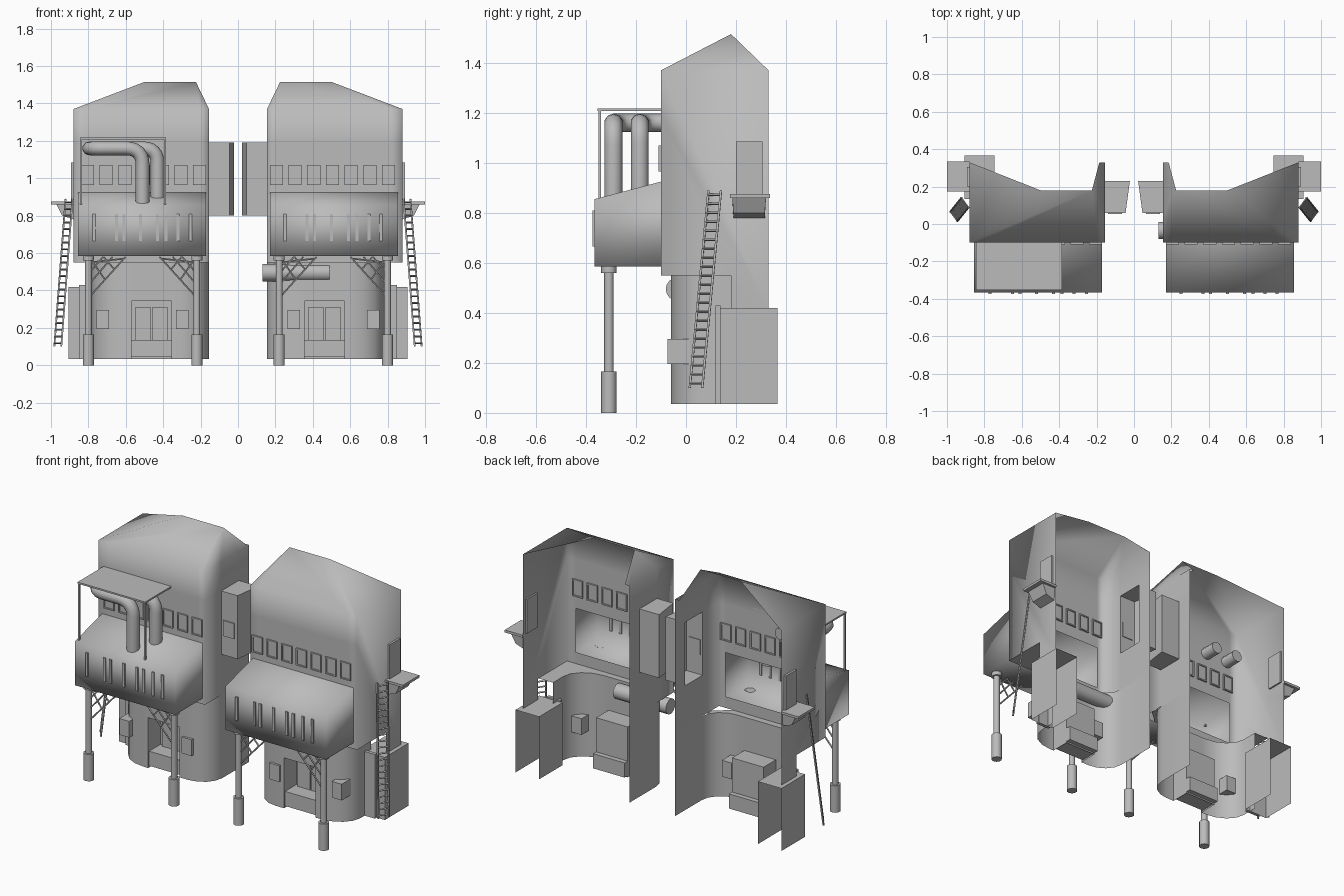
import bpy, bmesh, math
from mathutils import Vector, Matrix

if "Cube" in bpy.data.objects:
    bpy.data.objects.remove(bpy.data.objects["Cube"])

grey = bpy.data.materials.new("plain_grey")
grey.use_nodes = True
grey.diffuse_color = (0.5, 0.5, 0.5, 1)
grey.node_tree.nodes["Principled BSDF"].inputs["Base Color"].default_value = (0.5, 0.5, 0.5, 1)


def finish(name, bm, angle=35):
    bmesh.ops.remove_doubles(bm, verts=bm.verts, dist=0.0005)
    bmesh.ops.recalc_face_normals(bm, faces=bm.faces)
    mesh = bpy.data.meshes.new(name)
    bm.to_mesh(mesh)
    bm.free()
    mesh.materials.append(grey)
    for p in mesh.polygons:
        p.use_smooth = True
    if angle < 180:
        mesh.set_sharp_from_angle(angle=math.radians(angle))
    obj = bpy.data.objects.new(name, mesh)
    bpy.context.collection.objects.link(obj)
    return obj


def sheet(name, polys, s=1, angle=180):
    """Joined surface from polygons, mirrored in x by s."""
    bm = bmesh.new()
    for poly in polys:
        bm.faces.new([bm.verts.new((s * x, y, z)) for x, y, z in poly])
    return finish(name, bm, angle)


def boxes(name, spans, s=1):
    """One object from several (x0, x1, y0, y1, z0, z1) blocks."""
    bm = bmesh.new()
    for x0, x1, y0, y1, z0, z1 in spans:
        mid = Vector((s * (x0 + x1) / 2, (y0 + y1) / 2, (z0 + z1) / 2))
        size = Matrix.Diagonal((x1 - x0, y1 - y0, z1 - z0, 1))
        bmesh.ops.create_cube(bm, size=1, matrix=Matrix.Translation(mid) @ size)
    return finish(name, bm)


def rods(name, lines, r, sides=6, s=1):
    """One object from several straight round bars."""
    bm = bmesh.new()
    for a, b in lines:
        a = Vector((s * a[0], a[1], a[2]))
        b = Vector((s * b[0], b[1], b[2]))
        turn = (b - a).to_track_quat('Z', 'Y').to_matrix().to_4x4()
        bmesh.ops.create_cone(bm, cap_ends=True, segments=sides, radius1=r, radius2=r,
                              depth=(b - a).length, matrix=Matrix.Translation((a + b) / 2) @ turn)
    return finish(name, bm, 50)


def bent_pipe(name, corners, r, bend):
    """Round pipe along corners, with each inner corner rounded."""
    pts = [Vector(c) for c in corners]
    path = [pts[0]]
    for a, b, c in zip(pts, pts[1:], pts[2:]):
        p, q = b + (a - b).normalized() * bend, b + (c - b).normalized() * bend
        for i in range(7):
            t = i / 6
            path.append(p * (1 - t) ** 2 + b * 2 * t * (1 - t) + q * t * t)
    path.append(pts[-1])
    curve = bpy.data.curves.new(name, 'CURVE')
    curve.dimensions = '3D'
    curve.bevel_depth, curve.bevel_resolution, curve.use_fill_caps = r, 3, True
    line = curve.splines.new('POLY')
    line.points.add(len(path) - 1)
    for point, co in zip(line.points, path):
        point.co = (*co, 1)
    temp = bpy.data.objects.new(name + "_path", curve)
    bm = bmesh.new()
    mesh = bpy.data.meshes.new_from_object(temp)
    bm.from_mesh(mesh)
    bpy.data.objects.remove(temp)
    bpy.data.meshes.remove(mesh)
    finish(name, bm, 50)


def grid(at, us, vs, hole):
    """Rectangular wall cells, leaving out those inside the hole."""
    u0, u1, v0, v1 = hole
    return [[at(a, c), at(b, c), at(b, d), at(a, d)]
            for a, b in zip(us, us[1:]) for c, d in zip(vs, vs[1:])
            if not (u0 <= a < u1 and v0 <= c < v1)]


IN, OUT, FRONT, BACK, FLOOR, EAVE, BASE = 0.155, 0.88, -0.1, 0.33, 0.55, 1.37, 0.035
LEVELS = [FLOOR, 0.62, 0.8, 0.89, 1.19, EAVE]


def house(side, s):
    # upper walls and roof
    xs, ys = [IN, 0.2, 0.82, OUT], [FRONT, 0.06, 0.23, BACK]
    polys = grid(lambda u, v: (u, FRONT, v), xs, LEVELS, (0.2, 0.82, 0.62, 0.89))
    polys += grid(lambda u, v: (IN, u, v), ys, LEVELS, (0.06, 0.23, 0.8, 1.19))
    polys.append([(OUT, FRONT, z) for z in LEVELS]
                 + [(OUT, BACK, EAVE), (OUT, BACK, 0.42), (OUT, 0.18, 0.42), (OUT, 0.18, FLOOR)])
    p, q = (0.5, 0.18, 1.515), (0.225, 0.18, 1.515)
    polys.append([(x, FRONT, EAVE) for x in xs] + [p, q])
    polys.append([(OUT, FRONT, EAVE), (OUT, BACK, EAVE), p])
    polys.append([(IN, y, EAVE) for y in ys] + [(0.185, BACK, EAVE), q])
    sheet(side + "_upper_walls_and_roof", polys, s)

    # lower walls with rounded corners and a doorway
    quarter = [math.radians(a) for a in (0, 22, 45, 68, 90)]
    path = [(IN, BACK)]
    path += [(0.3 - 0.145 * math.cos(a), 0.07 - 0.13 * math.sin(a)) for a in quarter]
    path += [(0.355, -0.06), (0.57, -0.06)]
    path += [(0.6 + 0.18 * math.sin(a), 0.08 - 0.14 * math.cos(a)) for a in quarter]
    path.append((0.78, 0.18))
    door = path.index((0.355, -0.06))
    polys = grid(lambda i, v: (*path[i], v), range(len(path)), [BASE, 0.345, FLOOR],
                 (door, door + 1, BASE, 0.345))
    sheet(side + "_lower_walls", polys, s, 40)

    # soffit joining lower and upper walls
    def rim(x, y):
        if x < 0.2:
            return (IN, y, FLOOR)
        if x > 0.76:
            return (OUT, y, FLOOR)
        return (x, FRONT, FLOOR)
    polys = [[(*a, FLOOR), (*b, FLOOR), rim(*b), rim(*a)] for a, b in zip(path[2:], path[3:])]
    polys += [[(IN, FRONT, FLOOR), rim(*path[2]), (*path[2], FLOOR), rim(*path[3])],
              [(OUT, FRONT, FLOOR), rim(*path[-3]), rim(*path[-4])]]
    sheet(side + "_soffit", polys, s)

    # doorway recess, door leaves and step
    x0, x1, y0, y1, z0, z1 = 0.355, 0.57, -0.06, 0.06, BASE, 0.345
    sheet(side + "_doorway", [
        [(x, y0, z0), (x, y1, z0), (x, y1, z1), (x, y0, z1)] for x in (x0, x1)] + [
        [(x0, y0, z1), (x1, y0, z1), (x1, y1, z1), (x0, y1, z1)],
        [(x0, y1, z0), (x1, y1, z0), (x1, y1, z1), (x0, y1, z1)]], s, 40)
    boxes(side + "_door_leaves", [(0.375, 0.459, 0.045, 0.06, 0.13, 0.31),
                                  (0.466, 0.55, 0.045, 0.06, 0.13, 0.31)], s)
    boxes(side + "_door_step", [(x0, x1, -0.05, 0.09, 0.045, 0.135)], s)
    boxes(side + "_door_side_windows", [(a, a + 0.067, -0.073, 0.03, 0.195, 0.295)
                                        for a in (0.265, 0.69)], s)

    # window row with frames
    frames = []
    for i in range(7):
        a = 0.17 + 0.1 * i
        b, c, d, t = a + 0.07, 0.965, 1.07, 0.008
        frames += [(a, a + t, -0.11, -0.09, c, d), (b - t, b, -0.11, -0.09, c, d),
                   (a, b, -0.11, -0.09, c, c + t), (a, b, -0.11, -0.09, d - t, d),
                   (a, b, -0.104, -0.096, c, d)]
    boxes(side + "_window_row", frames, s)

    # overhanging bay, open to the inside
    ends = [[(x, FRONT, 0.585), (x, -0.365, 0.585), (x, -0.365, 0.855), (x, FRONT, 0.925)]
            for x in (0.172, 0.855)]
    polys = ends + [[ends[0][i], ends[0][i + 1], ends[1][i + 1], ends[1][i]] for i in range(3)]
    sheet(side + "_bay", polys, s)
    shift = 1.02 if s > 0 else 0
    boxes(side + "_bay_ribs", [(x + shift - 0.008, x + shift + 0.008, -0.373, -0.36, 0.665, 0.81)
          for x in (-0.77, -0.65, -0.61, -0.52, -0.43, -0.385, -0.32, -0.255)])

    # legs with feet, caps and lattice braces
    legs, feet, braces = [], [], []
    for x, t in ((0.22, 1), (0.8, -1)):
        legs.append(((x, -0.308, 0.15), (x, -0.308, 0.58)))
        feet += [((x, -0.308, 0), (x, -0.308, 0.165)), ((x, -0.308, 0.56), (x, -0.308, 0.585))]
        for a, za, b, zb in ((0.01, 0.37, 0.2, 0.58), (0.01, 0.44, 0.13, 0.58), (0.01, 0.5, 0.08, 0.58),
                             (0.01, 0.57, 0.09, 0.455), (0.08, 0.58, 0.14, 0.51), (0.01, 0.55, 0.19, 0.57)):
            braces.append(((x + a * t, -0.308, za), (x + b * t, -0.308, zb)))
    rods(side + "_legs", legs, 0.019, 10, s)
    rods(side + "_leg_feet", feet, 0.031, 10, s)
    rods(side + "_leg_braces", braces, 0.005, 5, s)

    # side bay on the inner wall, open to the inside
    plan = [(IN, 0.06), (0.045, 0.06), (0.022, 0.23), (IN, 0.23)]
    polys = [[(*a, 0.8), (*b, 0.8), (*b, 1.19), (*a, 1.19)] for a, b in zip(plan, plan[1:])]
    polys += [[(*a, z) for a in plan] for z in (0.8, 1.19)]
    sheet(side + "_side_bay", polys, s, 35)
    boxes(side + "_side_bay_window", [(0.065, 0.14, 0.053, 0.065, 0.92, 1.015)], s)

    # balcony, its bracket and door on the outer wall
    boxes(side + "_balcony", [(OUT, 1.0, 0.175, 0.335, 0.86, 0.875)], s)
    top = [(OUT, 0.185, 0.86), (0.97, 0.185, 0.86), (0.97, 0.32, 0.86), (OUT, 0.32, 0.86)]
    low = [(OUT, 0.19, 0.78), (0.94, 0.19, 0.8), (0.94, 0.315, 0.8), (OUT, 0.315, 0.78)]
    sheet(side + "_balcony_bracket", [top, low] + [
        [top[i - 1], top[i], low[i], low[i - 1]] for i in range(4)], s, 30)
    boxes(side + "_balcony_door", [(0.87, 0.893, 0.2, 0.305, 0.875, 1.085)], s)

    # leaning ladder
    up, down, wide = Vector((0.885, 0.09, 0.89)), Vector((0.945, 0.015, 0.1)), Vector((0.037, 0.05, 0))
    rods(side + "_ladder_rails", [(down, up), (down + wide, up + wide)], 0.006, 4, s)
    rungs = [down.lerp(up, (i + 0.5) / 22) for i in range(22)]
    rods(side + "_ladder_rungs", [(r, r + wide) for r in rungs], 0.005, 4, s)

    # shed at the outer rear corner, open behind
    a, b, c, d, h = 0.745, 0.905, 0.135, 0.365, 0.42
    sheet(side + "_shed", [
        [(x, c, BASE), (x, d, BASE), (x, d, h), (x, c, h)] for x in (a, b)] + [
        [(a, c, BASE), (b, c, BASE), (b, c, h), (a, c, h)],
        [(a, c, h), (b, c, h), (b, d, h), (a, d, h)]], s, 35)
    boxes(side + "_shed_trim", [(0.76, 0.85, 0.118, 0.138, BASE, 0.43)], s)


house("left", 1)
house("right", -1)

# canopy and pipes on the right-hand bay
boxes("canopy", [(-0.845, -0.385, -0.353, FRONT, 1.208, 1.218)])
boxes("canopy_posts", [(x, x + 0.01, -0.35, -0.34, 0.85, 1.21) for x in (-0.845, -0.395)])
bent_pipe("front_pipe", [(-0.51, -0.29, 0.85), (-0.51, -0.29, 1.16),
                         (-0.795, -0.29, 1.16), (-0.795, 0.0, 1.16)], 0.037, 0.09)
bent_pipe("rear_pipe", [(-0.43, -0.185, 0.85), (-0.43, -0.185, 1.16),
                        (-0.64, -0.185, 1.16), (-0.64, 0.0, 1.16)], 0.037, 0.08)

# horizontal tank under the left-hand upper storey
rods("tank", [((0.13, -0.035, 0.495), (0.49, -0.035, 0.495))], 0.046, 16)
